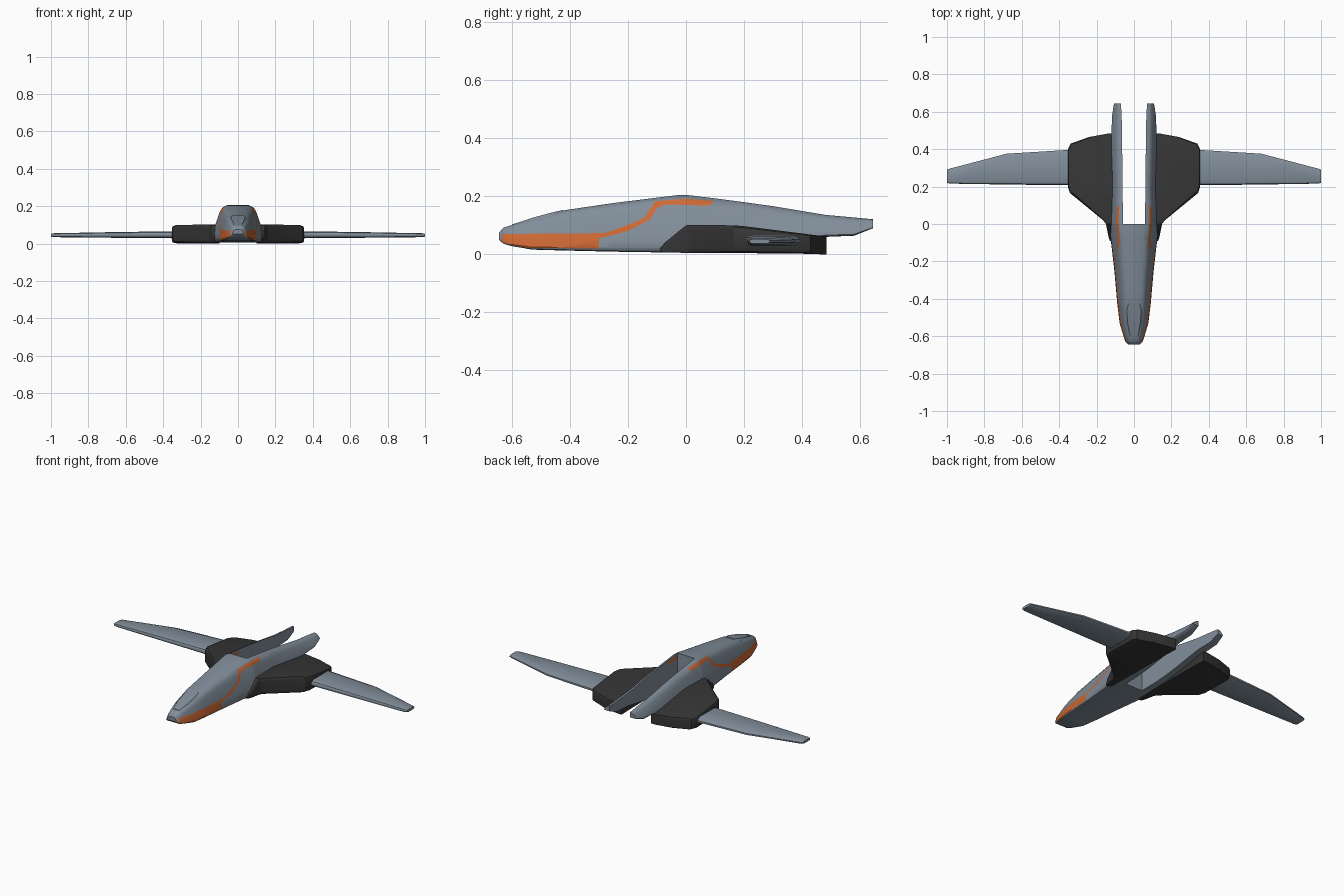
import bpy, bmesh, math
from mathutils import Vector

if "Cube" in bpy.data.objects:
    bpy.data.objects.remove(bpy.data.objects["Cube"])


def material(name, rgb):
    m = bpy.data.materials.new(name)
    m.diffuse_color = (*rgb, 1)
    m.use_nodes = True
    m.node_tree.nodes["Principled BSDF"].inputs["Base Color"].default_value = m.diffuse_color
    return m


GREY = material("blue_grey_hull", (0.22, 0.27, 0.325))
DARK = material("charcoal", (0.036, 0.036, 0.036))
ORANGE = material("orange_paint", (0.62, 0.14, 0.035))

# Orange flash drawn in the side view (y, z)
FLASH = [(-.635, .07), (-.28, .073), (-.19, .105), (-.145, .125), (-.105, .183),
         (0, .192), (.1, .184), (.08, .168), (-.07, .172), (-.1, .16),
         (-.125, .12), (-.2, .08), (-.3, .055), (-.3, .02), (-.55, .022), (-.635, .04)]


def inside(y, z, poly):
    hit = False
    for (y1, z1), (y2, z2) in zip(poly, poly[1:] + poly[:1]):
        if (z1 > z) != (z2 > z) and y < (y2 - y1) * (z - z1) / (z2 - z1) + y1:
            hit = not hit
    return hit


def loft(name, section, stations, mat, closed=True, along_x=False, flash=False, angle=35):
    """Skin a 0..1 section over stations (pos, a0, a1, z0, z1), mirrored in x."""
    bm = bmesh.new()
    rings = []
    for p, a0, a1, z0, z1 in stations:
        ring = []
        for u, v in section:
            a, z = a0 + (a1 - a0) * u, z0 + (z1 - z0) * v
            ring.append(bm.verts.new((p, a, z) if along_x else (a, p, z)))
        rings.append(ring)
    n = len(section)
    for r, s in zip(rings, rings[1:]):
        for i in range(n if closed else n - 1):
            j = (i + 1) % n
            bm.faces.new((r[i], r[j], s[j], s[i]))
    bm.faces.new(rings[0])
    bm.faces.new(rings[-1])
    bmesh.ops.recalc_face_normals(bm, faces=bm.faces[:])
    if flash:
        # cut the paint outline into the skin, then colour the faces inside it
        for (y1, z1), (y2, z2) in zip(FLASH, FLASH[1:] + FLASH[:1]):
            bmesh.ops.bisect_plane(bm, geom=bm.verts[:] + bm.edges[:] + bm.faces[:], dist=1e-5,
                                   plane_co=(0, y1, z1),
                                   plane_no=Vector((0, z1 - z2, y2 - y1)).normalized())
        bm.normal_update()
        for f in bm.faces:
            c = f.calc_center_median()
            if abs(f.normal.x) > .25 and c.x > .03 and inside(c.y, c.z, FLASH):
                f.material_index = 1
    me = bpy.data.meshes.new(name)
    bm.to_mesh(me)
    bm.free()
    ob = bpy.data.objects.new(name, me)
    bpy.context.collection.objects.link(ob)
    me.materials.append(mat)
    if flash:
        me.materials.append(ORANGE)
    bpy.ops.object.select_all(action='DESELECT')
    ob.select_set(True)
    bpy.context.view_layer.objects.active = ob
    bpy.ops.object.shade_smooth_by_angle(angle=math.radians(angle))
    ob.modifiers.new("mirror", 'MIRROR').use_axis[0] = True
    return ob


# Front fuselage: tapered nose with sloping sides
HULL = [(0, 0), (.84, 0), (.95, .02), (1, .08), (.97, .25), (.88, .5), (.76, .75),
        (.69, .86), (.6, .94), (.43, 1), (0, 1)]
loft("fuselage", HULL, [
    (-.645, 0, .03, .05, .075), (-.63, 0, .046, .036, .092), (-.6, 0, .056, .028, .101),
    (-.53, 0, .077, .016, .122), (-.42, 0, .09, .013, .152), (-.25, 0, .105, .009, .177),
    (-.12, 0, .12, .007, .193), (-.03, 0, .132, .006, .204), (0, 0, .136, .006, .205)],
    GREY, closed=False, flash=True)

# Canopy panel lying slightly proud of the nose
loft("canopy", [(0, 0), (1, 0), (.92, .7), (.7, 1), (0, 1)], [
    (-.6, 0, .03, .08, .103), (-.53, 0, .048, .09, .126), (-.46, 0, .054, .11, .145),
    (-.425, 0, .042, .13, .153)], GREY, closed=False)

# Twin tail booms, continuing the hull sides behind the gap
BOOM = [(0, 0), (.72, 0), (.91, .02), (1, .08), (.95, .25), (.79, .5), (.58, .75),
        (.46, .86), (.3, .94), (0, 1)]
loft("tail_boom", BOOM, [
    (0, .058, .136, .006, .205), (.1, .06, .133, .008, .193), (.2, .061, .129, .016, .18),
    (.3, .062, .126, .03, .166), (.48, .064, .121, .06, .136), (.58, .066, .117, .064, .127),
    (.645, .07, .107, .09, .121)], GREY, flash=True)

# Dark engine pods between hull and wings
POD = [(0, 0), (.93, 0), (.98, .06), (1, .17), (1, .83), (.98, .94), (.93, 1), (0, 1)]
loft("engine_pod", POD, [
    (-.09, .1, .129, .008, .02), (-.07, .1, .136, .006, .042), (0, .1, .15, .005, .1),
    (.02, .1, .165, .005, .101), (.165, .1, .342, .004, .1), (.2, .1, .354, .004, .097),
    (.4, .1, .354, .002, .072), (.43, .1, .338, .001, .068), (.465, .1, .24, 0, .064),
    (.485, .1, .13, 0, .062)], DARK, angle=30)

# Straight tapered wings
WING = [(0, .4), (.03, .15), (.12, 0), (.85, 0), (1, .35), (1, .65), (.85, 1), (.12, 1), (.03, .85), (0, .6)]
loft("wing", WING, [
    (.32, .207, .398, .028, .066), (.68, .211, .376, .031, .061), (.985, .216, .296, .034, .055),
    (1, .22, .29, .037, .052)], GREY, along_x=True)
